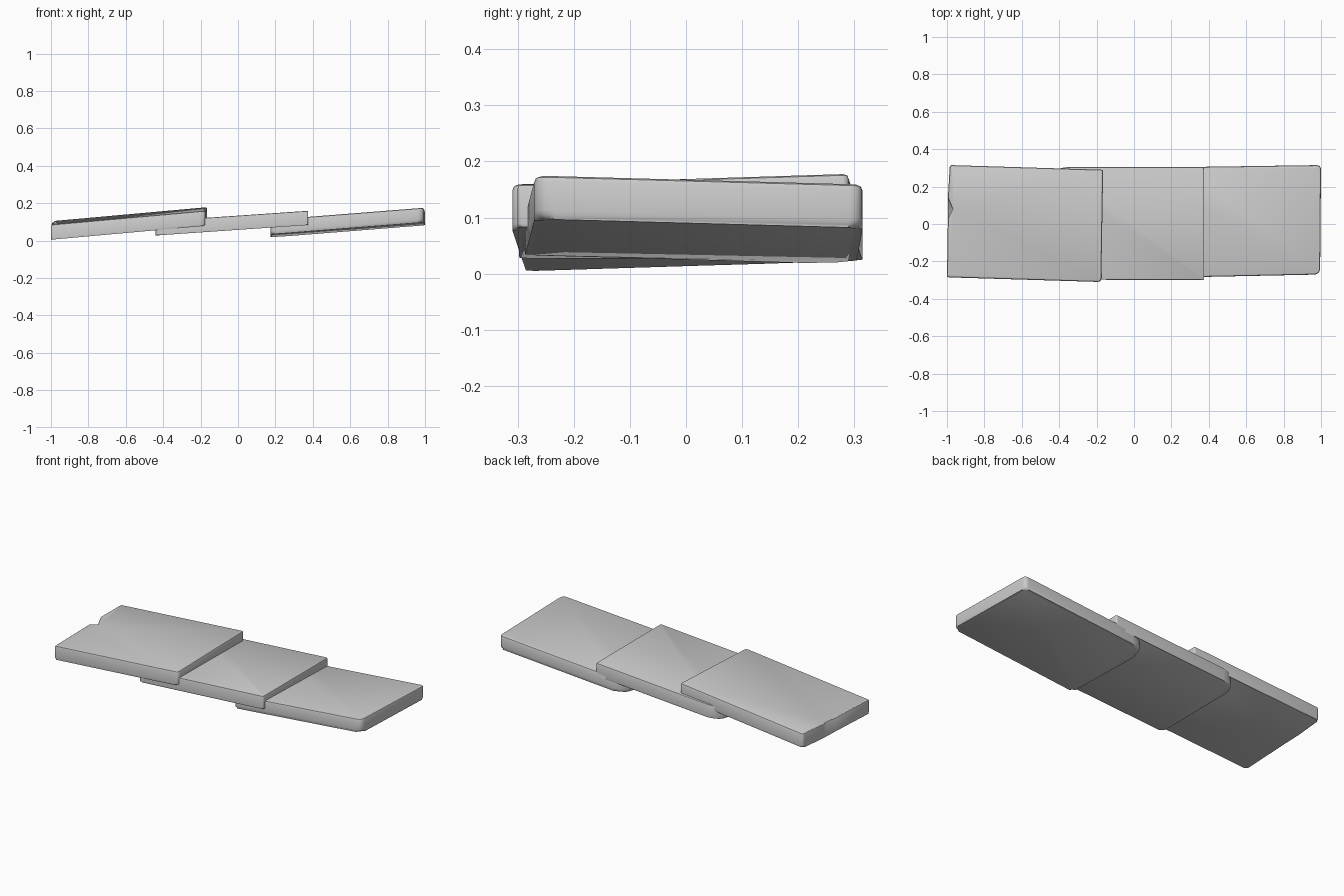
import bpy, bmesh, math
from mathutils import Vector

cube = bpy.data.objects.get("Cube")
if cube:
    bpy.data.objects.remove(cube, do_unlink=True)

grey = bpy.data.materials.new("stone_grey")
grey.use_nodes = True
colour = (0.6, 0.6, 0.6, 1)
grey.diffuse_color = colour
grey.node_tree.nodes["Principled BSDF"].inputs["Base Color"].default_value = colour


def rounded_outline(corners, radii, steps=4):
    """Plan outline with each corner replaced by a small curve."""
    points = []
    for i, (c, r) in enumerate(zip(corners, radii)):
        c = Vector(c)
        a = c + (Vector(corners[i - 1]) - c).normalized() * r
        b = c + (Vector(corners[(i + 1) % 4]) - c).normalized() * r
        for k in range(steps + 1):
            t = k / steps
            points.append(a * (1 - t) ** 2 + c * 2 * t * (1 - t) + b * t * t)
    return points


def slab(name, corners, radii, ends, thick, roll, nick=None):
    """Tilted slab: ends are underside heights at its two x ends, roll is dz/dy."""
    x0, x1 = corners[0][0], corners[1][0]

    def base(p):
        t = (p.x - x0) / (x1 - x0)
        return ends[0] + (ends[1] - ends[0]) * t + roll * p.y

    outline = rounded_outline(corners, radii)
    count = len(outline)
    if nick:
        # chipped spot on the upper rim of the low end
        outline += [Vector((x0 + 0.005, nick + d)) for d in (0.06, 0.0, -0.05)]
    bm = bmesh.new()
    low = [bm.verts.new((p.x, p.y, base(p))) for p in outline]
    high = [bm.verts.new((p.x, p.y, base(p) + thick)) for p in outline]
    if nick:
        high[count + 1].co += Vector((0.025, 0, -0.012))
    n = len(outline)
    bm.faces.new(low[::-1])
    bm.faces.new(high)
    for i in range(n):
        j = (i + 1) % n
        bm.faces.new((low[i], low[j], high[j], high[i]))
    # soft lower rim, crisper upper rim
    for ring, width, segs in ((set(low), 0.02, 3), (set(high), 0.01, 2)):
        rim = [e for e in bm.edges if all(v in ring for v in e.verts)]
        bmesh.ops.bevel(bm, geom=rim, offset=width, segments=segs, profile=0.5,
                        affect='EDGES', clamp_overlap=True)
    bmesh.ops.recalc_face_normals(bm, faces=bm.faces)
    mesh = bpy.data.meshes.new(name)
    bm.to_mesh(mesh)
    bm.free()
    mesh.materials.append(grey)
    obj = bpy.data.objects.new(name, mesh)
    bpy.context.collection.objects.link(obj)
    bpy.ops.object.select_all(action='DESELECT')
    obj.select_set(True)
    bpy.context.view_layer.objects.active = obj
    bpy.ops.object.shade_smooth_by_angle(angle=math.radians(40))


# corners run front-right, front-left, back-left, back-right of the model
slab("upper_slab",
     [(-1.0, -0.285), (-0.175, -0.31), (-0.165, 0.29), (-0.985, 0.315)],
     [0.012, 0.02, 0.012, 0.012], (0.013, 0.088), 0.081, 0.03, nick=0.08)
slab("middle_slab",
     [(-0.44, -0.297), (0.375, -0.3), (0.375, 0.305), (-0.44, 0.305)],
     [0.02, 0.008, 0.012, 0.09], (0.027, 0.083), 0.076, 0.0)
slab("lower_slab",
     [(0.175, -0.287), (0.995, -0.27), (1.0, 0.315), (0.175, 0.303)],
     [0.02, 0.035, 0.025, 0.09], (0.025, 0.09), 0.078, -0.028)
